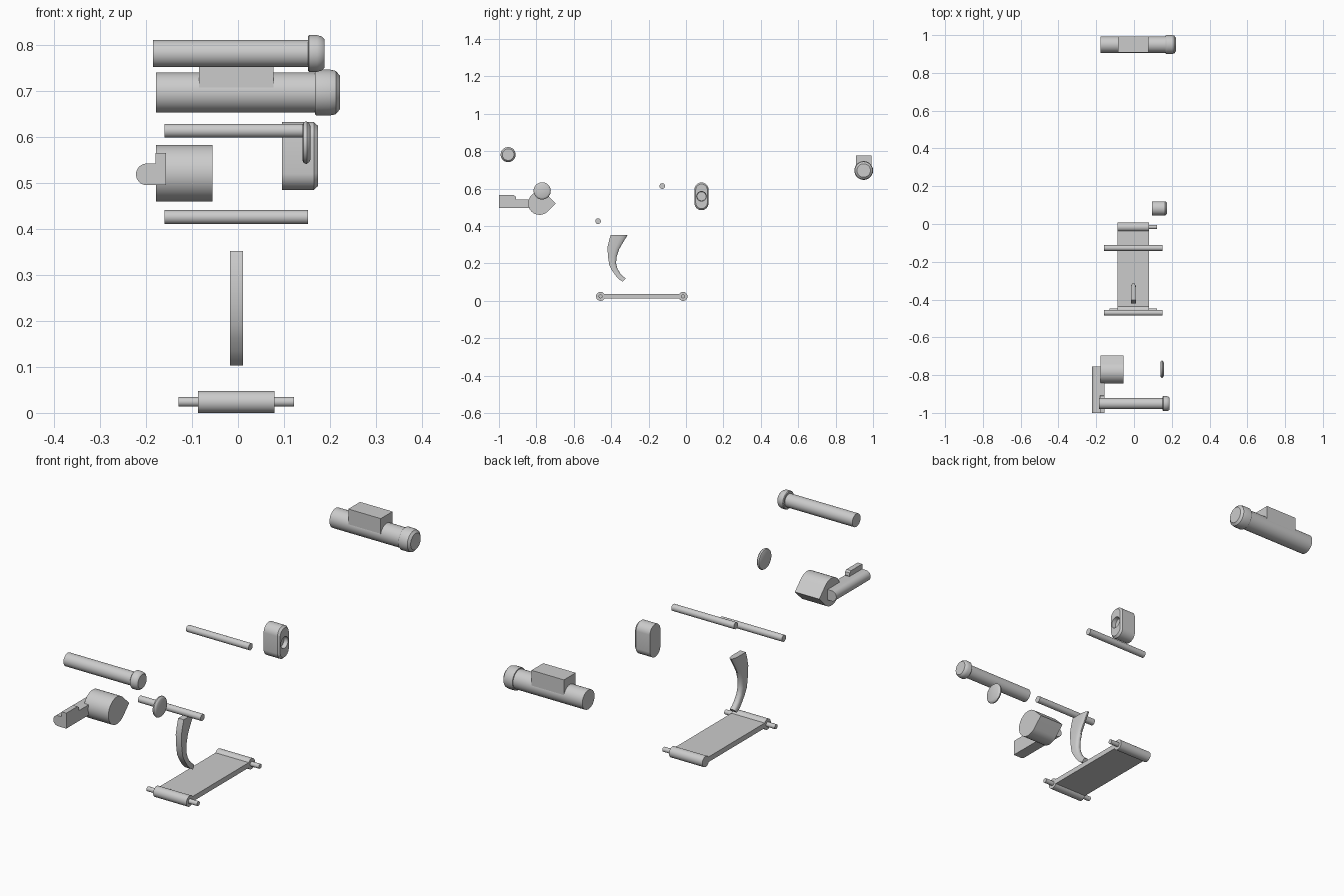
import bpy, bmesh, math
from math import cos, sin, pi

if "Cube" in bpy.data.objects:
    bpy.data.objects.remove(bpy.data.objects["Cube"])


def loft(name, rings):
    """Skin closed rings of equal length and cap both ends."""
    bm = bmesh.new()
    loops = [[bm.verts.new(p) for p in ring] for ring in rings]
    n = len(loops[0])
    for a, b in zip(loops, loops[1:]):
        for i in range(n):
            j = (i + 1) % n
            bm.faces.new((a[i], a[j], b[j], b[i]))
    bm.faces.new(loops[0][::-1])
    bm.faces.new(loops[-1])
    bmesh.ops.recalc_face_normals(bm, faces=bm.faces)
    me = bpy.data.meshes.new(name)
    bm.to_mesh(me)
    bm.free()
    ob = bpy.data.objects.new(name, me)
    bpy.context.collection.objects.link(ob)
    bpy.ops.object.select_all(action='DESELECT')
    ob.select_set(True)
    bpy.context.view_layer.objects.active = ob
    bpy.ops.object.shade_smooth_by_angle(angle=math.radians(32))
    return ob


def turned(name, y, z, profile, n=48):
    """Round part along x; profile is (x, radius) pairs."""
    return loft(name, [[(x, y + r * cos(2 * pi * i / n), z + r * sin(2 * pi * i / n))
                        for i in range(n)] for x, r in profile])


def box(name, x0, x1, y0, y1, z0, z1):
    return loft(name, [[(x0, y0, z), (x1, y0, z), (x1, y1, z), (x0, y1, z)] for z in (z0, z1)])


# Upper small cylinder with a capped end
turned("small_tube", -0.951, 0.782, [(-0.185, 0.0295), (0.16, 0.0295)])
turned("small_tube_cap", -0.951, 0.782,
       [(0.152, 0.037), (0.155, 0.04), (0.172, 0.04), (0.182, 0.037), (0.188, 0.031)])

# Large cylinder with a capped end and mounting block
turned("large_tube", 0.95, 0.697, [(-0.178, 0.0435), (0.175, 0.0435)])
turned("large_tube_cap", 0.95, 0.697,
       [(0.168, 0.048), (0.171, 0.05), (0.2, 0.05), (0.213, 0.047), (0.222, 0.036)])
box("mounting_block", -0.085, 0.077, 0.908, 0.992, 0.697, 0.777)

# Two plain pins
for name, y, z in (("upper_pin", -0.127, 0.614), ("lower_pin", -0.47, 0.426)):
    turned(name, y, z, [(-0.16, 0.015), (0.152, 0.015)], 32)

# Round button
turned("button", -0.769, 0.588,
       [(0.14, 0.038), (0.143, 0.044), (0.147, 0.046), (0.15, 0.046), (0.155, 0.042), (0.158, 0.036)])


# Stadium-shaped block with a round recess in its end
def oval(x, r, half, n=48):
    pts = []
    for i in range(n):
        a = 2 * pi * (i + 0.5) / n
        pts.append((x, 0.083 + r * cos(a), 0.559 + r * sin(a) + math.copysign(half, sin(a))))
    return pts


loft("oval_block", [oval(0.096, 0.0375, 0.0365), oval(0.165, 0.0375, 0.0365),
                    oval(0.174, 0.031, 0.0345), oval(0.174, 0.026, 0.0),
                    oval(0.155, 0.024, 0.0)])

# Cam: round body with a square nose towards the back
nose = [(-0.783 + 0.0615 * cos(a), 0.5215 + 0.0615 * sin(a))
        for a in (pi / 4 + 1.5 * pi * i / 36 for i in range(37))]
nose.append((-0.783 + 0.0615 * math.sqrt(2), 0.5215))
loft("cam", [[(x, y, z) for y, z in nose] for x in (-0.178, -0.056)])


# Lever with a rounded outer side and a raised thumb pad
def d_section(y, x_right):
    arc = [(-0.1985 + 0.0235 * cos(a), y, 0.519 + 0.0235 * sin(a))
           for a in (pi / 2 + pi * i / 20 for i in range(21))]
    return arc + [(x_right, y, 0.4955), (x_right, y, 0.5425)]


loft("lever", [d_section(-1.0, -0.178), d_section(-0.755, -0.178)])
box("lever_side", -0.18, -0.157, -1.0, -0.84, 0.4955, 0.5425)
pad = [(-1.0, 0.53), (-0.915, 0.53), (-0.908, 0.545), (-0.911, 0.558), (-0.92, 0.565), (-1.0, 0.565)]
loft("lever_pad", [[(x, y, z) for y, z in pad] for x in (-0.18, -0.157)])

# Curved trigger: (front y, front z, back y, back z) stations from top to tip
stations = [(-0.402, 0.352, -0.312, 0.352), (-0.411, 0.325, -0.335, 0.315),
            (-0.420, 0.285, -0.358, 0.275), (-0.417, 0.235, -0.371, 0.235),
            (-0.410, 0.190, -0.374, 0.200), (-0.395, 0.162, -0.366, 0.170),
            (-0.376, 0.135, -0.350, 0.145), (-0.358, 0.115, -0.335, 0.130),
            (-0.338, 0.103, -0.322, 0.120)]
half = [(0, 0.014), (0.65, 0.014), (0.85, 0.011), (0.95, 0.007), (1, 0.003)]
outline = half + [(t, -w) for t, w in reversed(half)]
loft("trigger", [[(-0.003 + w, y0 + (y1 - y0) * t, z0 + (z1 - z0) * t) for t, w in outline]
                 for y0, z0, y1, z1 in stations])

# Flat strap with a roll at each end and projecting stubs
box("strap", -0.087, 0.079, -0.457, -0.016, 0.014, 0.037)
for name, y, left in (("front_roll", -0.457, -0.13), ("back_roll", -0.016, -0.08)):
    turned(name, y, 0.024, [(-0.087, 0.024), (0.079, 0.024)], 32)
    turned(name + "_stub", y, 0.024, [(left, 0.0105), (0.122, 0.0105)], 24)
